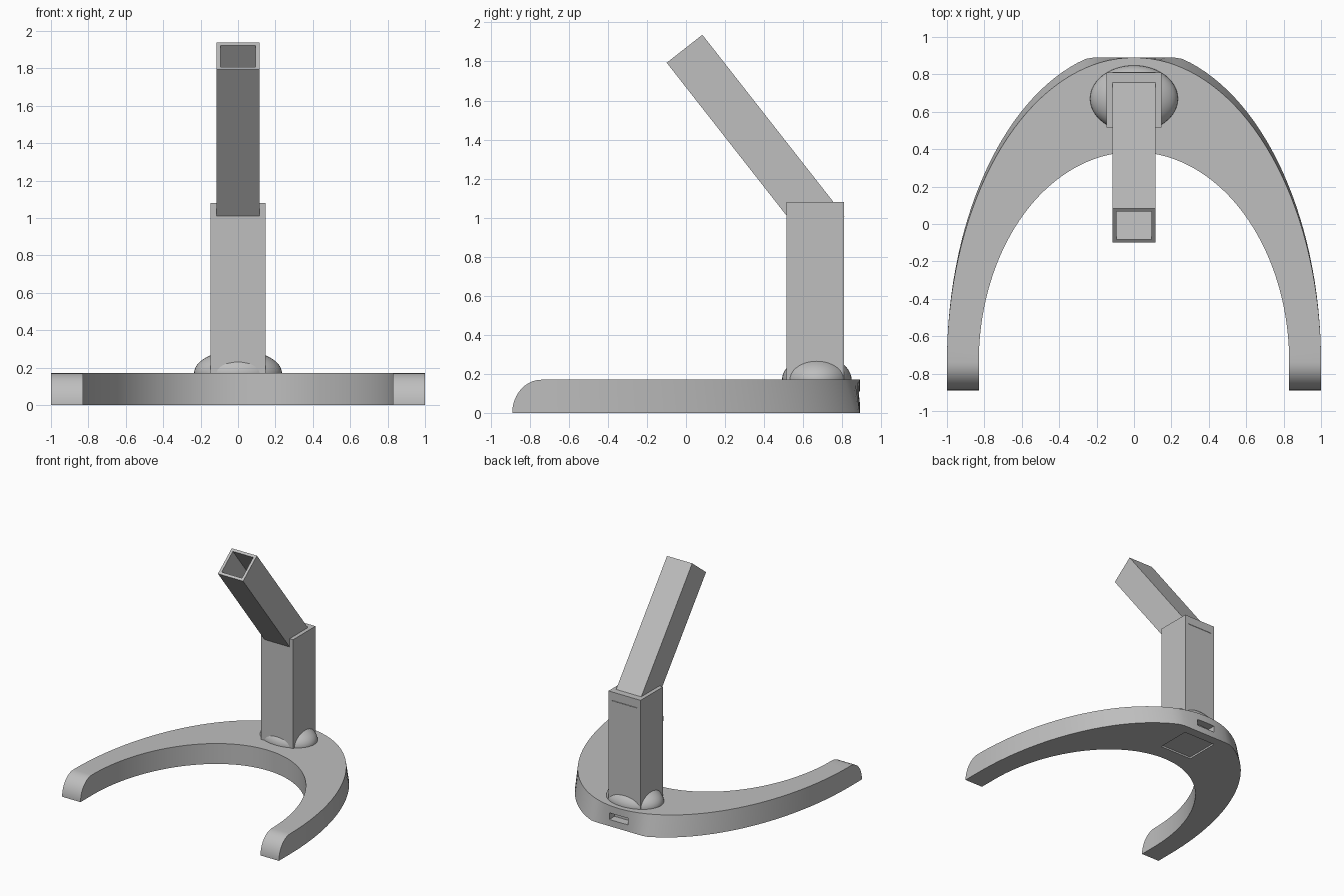
import bpy, bmesh, math
from mathutils import Vector, Matrix

cube = bpy.data.objects.get("Cube")
if cube:
    bpy.data.objects.remove(cube, do_unlink=True)

grey = bpy.data.materials.new("plain grey")
grey.use_nodes = True
colour = (0.52, 0.52, 0.52, 1)
grey.diffuse_color = colour
grey.node_tree.nodes["Principled BSDF"].inputs["Base Color"].default_value = colour


def finish(bm, name, smooth=False):
    bmesh.ops.recalc_face_normals(bm, faces=bm.faces[:])
    mesh = bpy.data.meshes.new(name)
    bm.to_mesh(mesh)
    bm.free()
    mesh.materials.append(grey)
    obj = bpy.data.objects.new(name, mesh)
    bpy.context.collection.objects.link(obj)
    bpy.ops.object.select_all(action='DESELECT')
    obj.select_set(True)
    bpy.context.view_layer.objects.active = obj
    if smooth:
        bpy.ops.object.shade_smooth_by_angle(angle=math.radians(30))
    return obj


def box_bm(low, high):
    bm = bmesh.new()
    low, high = Vector(low), Vector(high)
    size = high - low
    bmesh.ops.create_cube(bm, size=1, matrix=Matrix.Translation((low + high) / 2)
                          @ Matrix.Diagonal((*size, 1)))
    return bm


def cut(target, low, high):
    cutter = finish(box_bm(low, high), "cutter")
    cutter.hide_render = True
    mod = target.modifiers.new("cut", 'BOOLEAN')
    mod.operation = 'DIFFERENCE'
    mod.solver = 'EXACT'
    mod.object = cutter
    bpy.context.view_layer.objects.active = target
    bpy.ops.object.modifier_apply(modifier=mod.name)
    bpy.data.objects.remove(cutter, do_unlink=True)


# Horseshoe base: arc stations, with rounded toes at both ends
HEIGHT, CENTRE_Y, BACK_Y = 0.17, -0.74, 0.89
ARC, TOE = 72, 10


def arc_station(angle):
    c, s = math.cos(angle), math.sin(angle)
    spots = [(1.0, 1.68, 0), (1.0, 1.63, HEIGHT), (0.83, 1.125, HEIGHT), (0.83, 1.125, 0)]
    return [(a * c, min(CENTRE_Y + b * s, BACK_Y), z) for a, b, z in spots]


def toe_station(side, step):
    phi = math.radians(86) * step / TOE
    y, top = CENTRE_Y - 0.15 * math.sin(phi), HEIGHT * math.cos(phi)
    return [(side * x, y, z) for x, z in ((1, 0), (1, top), (0.83, top), (0.83, 0))]


stations = [toe_station(1, i) for i in range(TOE, 0, -1)]
stations += [arc_station(math.pi * i / ARC) for i in range(ARC + 1)]
stations += [toe_station(-1, i) for i in range(1, TOE + 1)]

bm = bmesh.new()
rings = [[bm.verts.new(p) for p in st] for st in stations]
for r0, r1 in zip(rings, rings[1:]):
    for k in range(4):
        n = (k + 1) % 4
        bm.faces.new((r0[k], r0[n], r1[n], r1[k]))
bm.faces.new(rings[0])
bm.faces.new(rings[-1])
base = finish(bm, "horseshoe_base")

# Rear socket and shallow square recess underneath
cut(base, (-0.085, 0.82, 0.055), (0.085, 1.0, 0.11))
cut(base, (-0.15, 0.515, -0.1), (0.15, 0.81, 0.015))
base.select_set(True)
bpy.ops.object.shade_smooth_by_angle(angle=math.radians(30))

# Oval dome round the foot of the post
bm = bmesh.new()
bmesh.ops.create_uvsphere(bm, u_segments=48, v_segments=24, radius=1,
                          matrix=Matrix.Translation((0, 0.67, HEIGHT))
                          @ Matrix.Diagonal((0.235, 0.178, 0.122, 1)))
finish(bm, "foot_dome", smooth=True)

# Upright post
finish(box_bm((-0.148, 0.515, 0.05), (0.148, 0.81, 1.08)), "upright_post")

# Leaning square arm with a hollow upper end
LENGTH, HALF = 1.18, 0.116
bm = box_bm((-HALF, -HALF, -LENGTH), (HALF, HALF, 0))
top = max(bm.faces, key=lambda f: f.calc_center_median().z)
bmesh.ops.inset_region(bm, faces=[top], thickness=0.031)
hole = bmesh.ops.extrude_discrete_faces(bm, faces=[top])["faces"][0]
bmesh.ops.translate(bm, verts=hole.verts[:], vec=(0, 0, -0.95))
lean = Matrix.Rotation(math.atan2(0.617, 0.787), 4, 'X')
bm.transform(Matrix.Translation((0, -0.0075, 1.865)) @ lean)
finish(bm, "leaning_arm")
